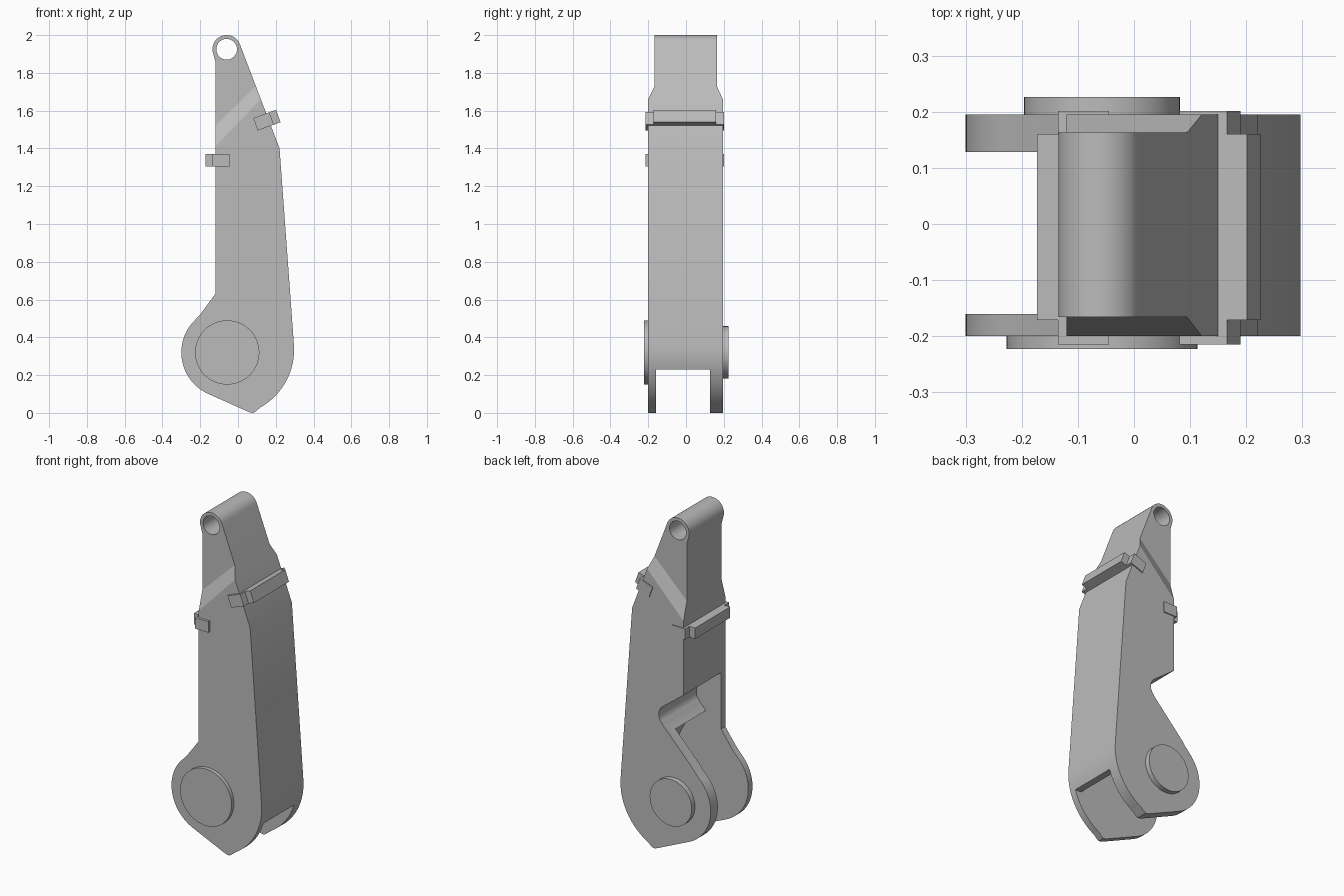
import bpy, bmesh
from math import sin, cos, radians
from mathutils import Vector, Matrix

cube = bpy.data.objects.get("Cube")
if cube:
    bpy.data.objects.remove(cube)

grey = bpy.data.materials.new("plain_grey")
grey.use_nodes = True
tone = (0.5, 0.5, 0.5, 1)
grey.diffuse_color = tone
grey.node_tree.nodes["Principled BSDF"].inputs["Base Color"].default_value = tone


def arc(x, z, r, start, end, steps):
    angles = [radians(start + (end - start) * i / steps) for i in range(steps + 1)]
    return [(x + r * cos(a), z + r * sin(a)) for a in angles]


def prism(name, outline, y0, y1, tweak=None):
    """Extrude an x-z outline from y0 to y1."""
    bm = bmesh.new()
    face = bm.faces.new([bm.verts.new((x, y0, z)) for x, z in outline])
    moved = bmesh.ops.extrude_face_region(bm, geom=[face])["geom"]
    for v in moved:
        if isinstance(v, bmesh.types.BMVert):
            v.co.y = y1
    if tweak:
        tweak(bm)
    bmesh.ops.recalc_face_normals(bm, faces=bm.faces[:])
    mesh = bpy.data.meshes.new(name)
    bm.to_mesh(mesh)
    bm.free()
    mesh.materials.append(grey)
    obj = bpy.data.objects.new(name, mesh)
    bpy.context.collection.objects.link(obj)
    return obj


def activate(obj):
    bpy.ops.object.select_all(action="DESELECT")
    obj.select_set(True)
    bpy.context.view_layer.objects.active = obj


def cut(obj, outline, y0, y1):
    tool = prism("cutter", outline, y0, y1)
    tool.hide_render = True
    mod = obj.modifiers.new("cut", "BOOLEAN")
    mod.operation = "DIFFERENCE"
    mod.solver = "EXACT"
    mod.object = tool
    activate(obj)
    bpy.ops.object.modifier_apply(modifier=mod.name)
    bpy.data.objects.remove(tool)


def soften(obj, angle=22):
    activate(obj)
    bpy.ops.object.shade_smooth_by_angle(angle=radians(angle))


FRONT, BACK = -0.2, 0.195
PIVOT = (-0.057, 0.32)
EYE = (-0.06, 1.925)


# Slanted shoulder where the arm narrows towards the eye
def narrow_top(bm):
    lines = [((-0.12, 1.41), (0.125, 1.665)), ((-0.12, 1.52), (0.10, 1.735))]
    for (ax, az), (bx, bz) in lines:
        normal = Vector((az - bz, 0, bx - ax)).normalized()
        origin = Vector((ax, 0, az))
        bmesh.ops.bisect_plane(bm, geom=bm.verts[:] + bm.edges[:] + bm.faces[:],
                               plane_co=origin, plane_no=normal, dist=1e-5)
    for v in bm.verts:
        if (v.co - origin).dot(normal) > -1e-4:
            v.co.y = 0.163 if v.co.y > 0 else -0.166


# Arm body
outline = (arc(*EYE, 0.075, 20, 190, 24)
           + [(-0.12, 1.86), (-0.12, 0.63), (-0.197, 0.525)]
           + arc(-0.06, 0.32, 0.24, 134, 245, 28)
           + [(0.05, 0.008), (0.065, 0.002), (0.08, 0), (0.095, 0.008)]
           + arc(-0.055, 0.335, 0.352, -61, 4, 18)
           + [(0.22, 1.4)])
arm = prism("arm_body", outline, FRONT, BACK, narrow_top)

# Rear notch with a rounded inner corner, leaving the front plate whole
notch = ([(-0.4, 1.18)] + arc(-0.022, 0.81, 0.066, 54, -46, 16)
         + [(0.02, 0.755), (-0.4, 0.32)])
cut(arm, notch, -0.16, 0.4)

# Slot between the two lower plates
slot = [(-0.5, 0.8), (-0.02, 0.714), (0.12, 0.6), (0.21, 0.42),
        (0.24, 0.23), (0.5, 0.23), (0.5, -0.2), (-0.5, -0.2)]
cut(arm, slot, -0.16, 0.128)

# Eye hole
cut(arm, arc(*EYE, 0.055, 0, 348.75, 31), -0.4, 0.4)
soften(arm)

# Pivot caps
for name, radius, y0, y1 in (("front_pivot_cap", 0.17, -0.223, FRONT),
                             ("back_pivot_cap", 0.139, BACK, 0.226)):
    soften(prism(name, arc(*PIVOT, radius, 0, 354.375, 63), y0, y1), 30)


# Clips: a wide wrap over the sides and a narrower outer bar
def block(name, centre, length, height, tilt, y0, y1):
    turn = Matrix.Rotation(radians(tilt), 2)
    corners = [(-1, -1), (1, -1), (1, 1), (-1, 1)]
    points = [Vector(centre) + turn @ Vector((i * length / 2, j * height / 2))
              for i, j in corners]
    return prism(name, [tuple(p) for p in points], y0, y1)


for side, origin, tilt, height in (("right", (-0.045, 1.338), 180, 0.065),
                                   ("left", (0.093, 1.528), 20, 0.07)):
    along = Vector((cos(radians(tilt)), sin(radians(tilt))))
    start = Vector(origin)
    block(side + "_clip_wrap", start + along * 0.045, 0.09, height, tilt, -0.215, 0.201)
    block(side + "_clip_bar", start + along * 0.109, 0.038, height, tilt, -0.171, 0.16)
